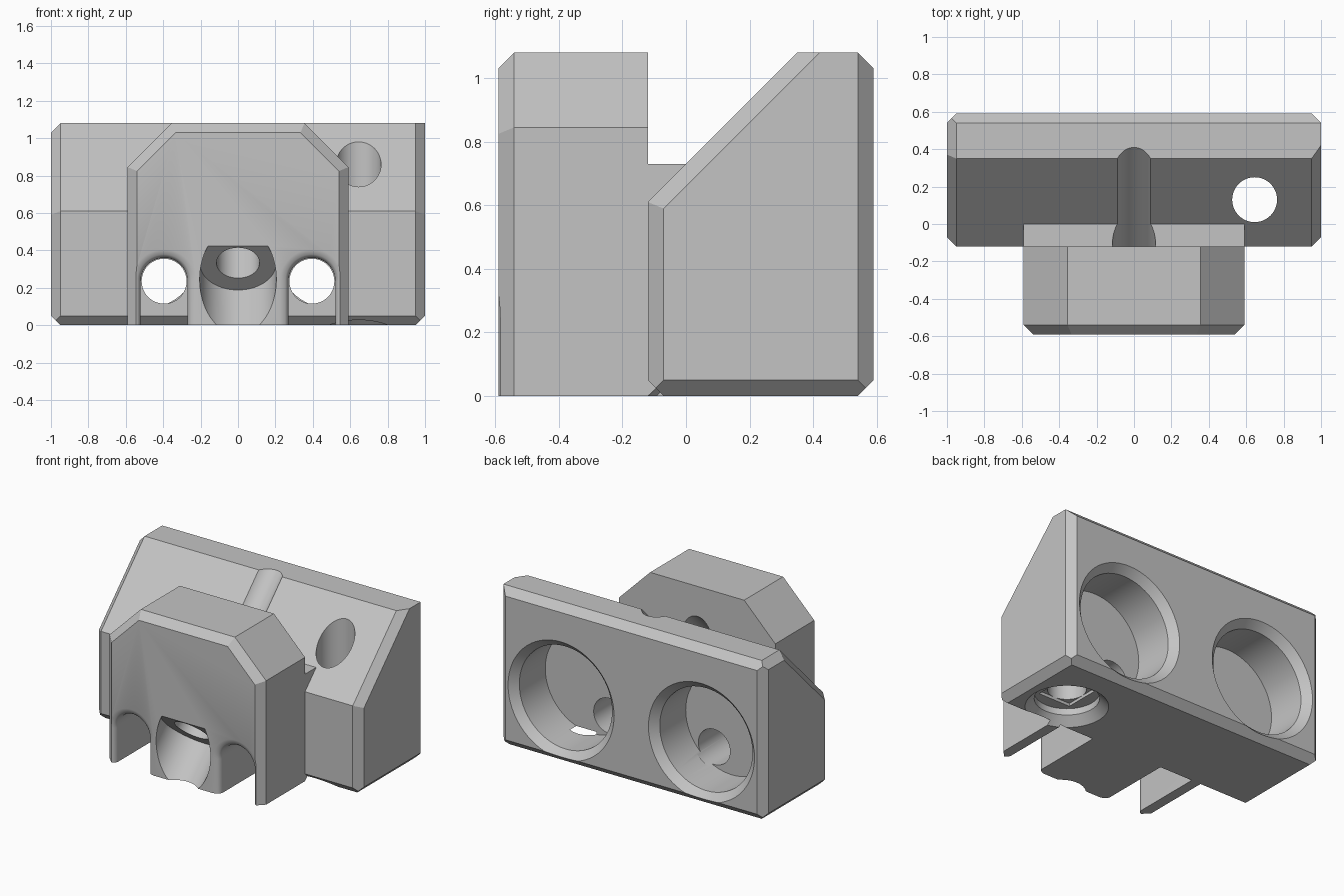
import bpy, bmesh, math
from mathutils import Vector

cube = bpy.data.objects.get("Cube")
if cube:
    bpy.data.objects.remove(cube, do_unlink=True)

grey = bpy.data.materials.new("plain grey")
grey.use_nodes = True
grey.diffuse_color = (0.55, 0.55, 0.55, 1)
grey.node_tree.nodes["Principled BSDF"].inputs["Base Color"].default_value = grey.diffuse_color

CHAMFER = 0.05
SEGMENTS = 64


def make_object(name, bm):
    bmesh.ops.recalc_face_normals(bm, faces=bm.faces[:])
    mesh = bpy.data.meshes.new(name)
    bm.to_mesh(mesh)
    bm.free()
    mesh.materials.append(grey)
    obj = bpy.data.objects.new(name, mesh)
    bpy.context.collection.objects.link(obj)
    return obj


def loft(name, rings):
    """Closed solid through a list of equal-length point rings."""
    bm = bmesh.new()
    rows = [[bm.verts.new(p) for p in ring] for ring in rings]
    n = len(rows[0])
    for a, b in zip(rows, rows[1:]):
        for i in range(n):
            j = (i + 1) % n
            bm.faces.new((a[i], a[j], b[j], b[i]))
    bm.faces.new(rows[0])
    bm.faces.new(rows[-1])
    return bm


def lathe(name, origin, direction, profile, segments=SEGMENTS, turn=0):
    """Round solid from (radius, distance) pairs along an axis."""
    q = Vector(direction).to_track_quat('Z', 'Y')
    rings = []
    for r, h in profile:
        angles = [turn + 2 * math.pi * i / segments for i in range(segments)]
        rings.append([Vector(origin) + q @ Vector((r * math.cos(a), r * math.sin(a), h))
                      for a in angles])
    return make_object(name, loft(name, rings))


def trim(bm, normal, dist):
    """Cut off everything beyond a plane and close the cut."""
    n = Vector(normal)
    geom = bm.verts[:] + bm.edges[:] + bm.faces[:]
    bmesh.ops.bisect_plane(bm, geom=geom, plane_co=n * (dist / n.length_squared),
                           plane_no=n, clear_outer=True, dist=1e-5)
    open_edges = [e for e in bm.edges if e.is_boundary]
    if open_edges:
        bmesh.ops.holes_fill(bm, edges=open_edges, sides=0)


def extrude_x(name, outline, half):
    return loft(name, [[(x, y, z) for y, z in outline] for x in (-half, half)])


def chamfer(bm, planes, pairs):
    for a, b in pairs:
        (na, da), (nb, db) = planes[a], planes[b]
        trim(bm, Vector(na) + Vector(nb), da + db - CHAMFER)


def combine(target, tool, operation):
    mod = target.modifiers.new(operation.lower(), 'BOOLEAN')
    mod.operation = operation
    mod.solver = 'EXACT'
    mod.object = tool
    bpy.context.view_layer.objects.active = target
    bpy.ops.object.modifier_apply(modifier=mod.name)
    bpy.data.objects.remove(tool, do_unlink=True)


H = math.sqrt(0.5)

# Wide rear body with sloped front and chamfered edges
body_planes = {
    "right": ((1, 0, 0), 1), "left": ((-1, 0, 0), 1),
    "front": ((0, -1, 0), 0.12), "back": ((0, 1, 0), 0.59),
    "top": ((0, 0, 1), 1.08), "base": ((0, 0, -1), 0),
    "slope": ((0, -H, H), 0.73 * H),
}
bm = extrude_x("body", [(-0.12, 0), (-0.12, 0.61), (0.35, 1.08), (0.59, 1.08), (0.59, 0)], 1)
chamfer(bm, body_planes, [("back", s) for s in ("right", "left", "top", "base")])
chamfer(bm, body_planes, [("base", s) for s in ("right", "left", "front")])
chamfer(bm, body_planes, [(e, s) for e in ("right", "left") for s in ("front", "slope")])
chamfer(bm, body_planes, [("left", "top")])
body = make_object("clamp_body", bm)

# Front housing with cropped corners and a ledge behind it
nose_planes = {
    "right": ((1, 0, 0), 0.59), "left": ((-1, 0, 0), 0.59),
    "front": ((0, -1, 0), 0.59), "top": ((0, 0, 1), 1.08),
    "right_crop": ((H, 0, H), 1.435 * H), "left_crop": ((-H, 0, H), 1.435 * H),
}
bm = extrude_x("nose", [(-0.59, 0), (-0.59, 1.08), (-0.12, 1.08), (-0.12, 0.73),
                        (0, 0.73), (0, 0)], 0.59)
for side in ("right_crop", "left_crop"):
    trim(bm, *nose_planes[side])
chamfer(bm, nose_planes, [("front", s) for s in nose_planes if s != "front"])
nose = make_object("front_housing", bm)


# Arched slots under the housing, with rounded mouths
def arch(x, y, r):
    pts = [(x + r * math.cos(math.pi * i / 32), y, 0.235 + r * math.sin(math.pi * i / 32))
           for i in range(33)]
    return pts + [(x - r, y, -0.1), (x + r, y, -0.1)]


for x in (-0.395, 0.395):
    round_r = 0.045
    rings = [arch(x, -0.65, 0.125 + round_r)]
    for i in range(9):
        a = math.pi / 2 * i / 8
        rings.append(arch(x, -0.59 + round_r * math.sin(a),
                          0.125 + round_r * (1 - math.sin(math.acos(1 - math.sin(a))))))
    rings.append(arch(x, 0.1, 0.125))
    combine(nose, make_object("slot_cutter", loft("slot", rings)), 'DIFFERENCE')

combine(body, nose, 'UNION')

# Round magnet pockets in the back, each with a small through hole
for side in (-1, 1):
    combine(body, lathe("pocket_cutter", (side * 0.53, 0, 0.43), (0, 1, 0),
                        [(0.41, 0.60), (0.35, 0.54), (0.35, 0.26)]), 'DIFFERENCE')
    combine(body, lathe("through_cutter", (side * 0.395, 0, 0.235), (0, 1, 0),
                        [(0.12, -0.2), (0.12, 0.3)]), 'DIFFERENCE')

# Diagonal screw bore with a wide seat at the lower front
seat = (0, -0.5, 0.333)
combine(body, lathe("screw_cutter", seat, (0, 1, 1),
                    [(0.205, -0.8), (0.205, 0), (0.115, 0), (0.115, 1.6)]), 'DIFFERENCE')

# Vertical hole with a countersunk recess and square step underneath
hole = (0.645, 0.13, 0)
combine(body, lathe("hole_cutter", hole, (0, 0, 1),
                    [(0.27, -0.014), (0.2, 0.056), (0.2, 0.1), (0.12, 0.1), (0.12, 1.3)]),
        'DIFFERENCE')
combine(body, lathe("square_cutter", hole, (0, 0, 1),
                    [(0.17, 0.08), (0.17, 0.12)], 4, math.pi / 4), 'DIFFERENCE')

# Smooth the round walls, keep the chamfers crisp
bpy.ops.object.select_all(action='DESELECT')
body.select_set(True)
bpy.context.view_layer.objects.active = body
bpy.ops.object.shade_smooth_by_angle(angle=math.radians(30))
